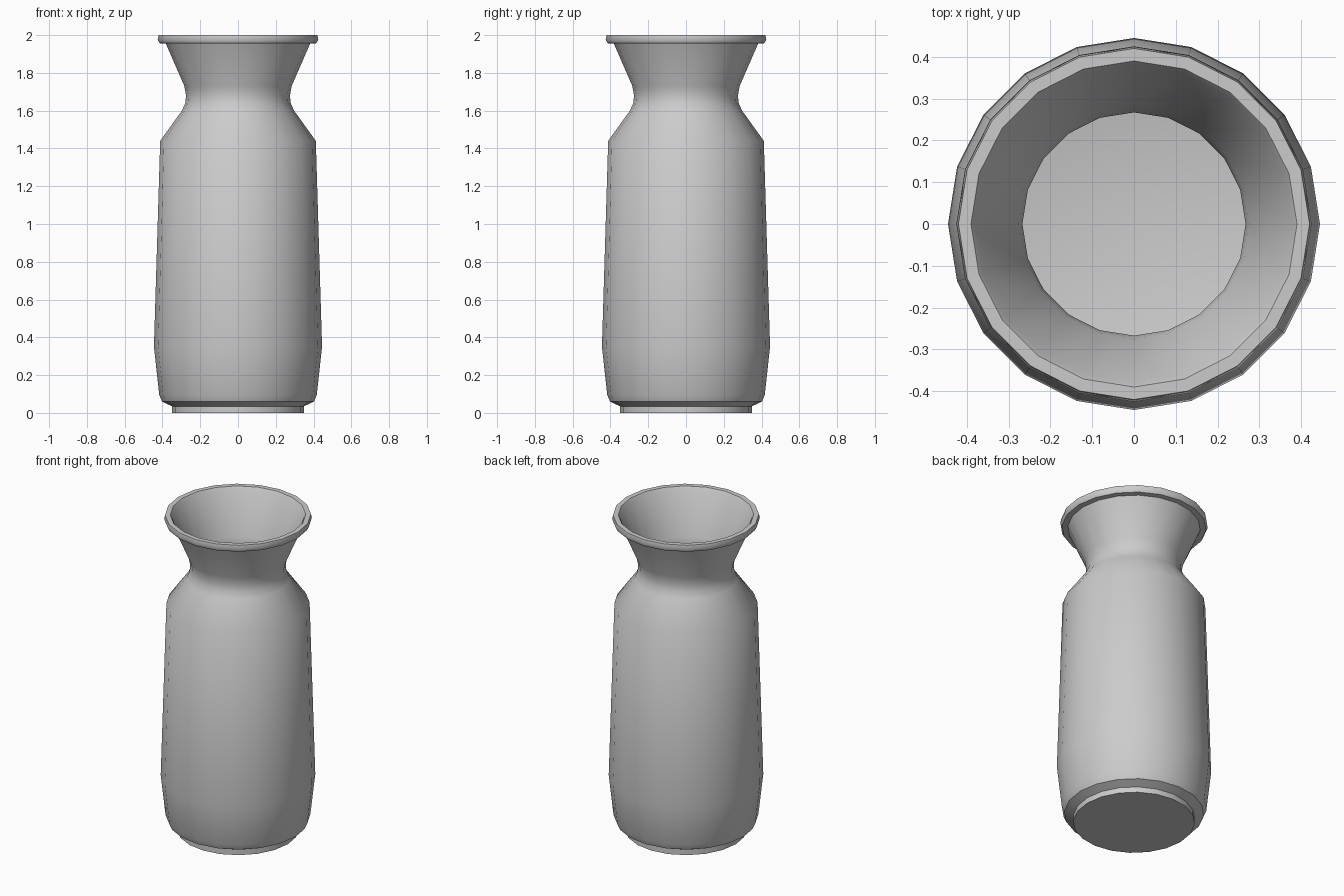
import bpy, bmesh, math

if "Cube" in bpy.data.objects:
    bpy.data.objects.remove(bpy.data.objects["Cube"])

SIDES = 20


def lathe(name, profile):
    """Revolve an (r, z) profile about z; points with r = 0 become poles."""
    bm = bmesh.new()
    rings = []
    for r, z in profile:
        n = 1 if r == 0 else SIDES
        rings.append([bm.verts.new((r * math.cos(2 * math.pi * i / SIDES),
                                    r * math.sin(2 * math.pi * i / SIDES), z))
                      for i in range(n)])
    for a, b in zip(rings, rings[1:]):
        for i in range(SIDES):
            j = (i + 1) % SIDES
            quad = [a[i % len(a)], a[j % len(a)], b[j % len(b)], b[i % len(b)]]
            bm.faces.new(list(dict.fromkeys(quad)))
    bmesh.ops.recalc_face_normals(bm, faces=bm.faces)
    mesh = bpy.data.meshes.new(name)
    bm.to_mesh(mesh)
    bm.free()
    obj = bpy.data.objects.new(name, mesh)
    bpy.context.collection.objects.link(obj)
    bpy.context.view_layer.objects.active = obj
    obj.select_set(True)
    bpy.ops.object.shade_smooth_by_angle(angle=math.radians(40))
    return obj


# Foot, body, shoulder and flared neck
outer = [(0, 0), (0.35, 0), (0.35, 0.035), (0.402, 0.06), (0.417, 0.095),
         (0.445, 0.35), (0.412, 1.44), (0.297, 1.60), (0.279, 1.64),
         (0.275, 1.68), (0.284, 1.73), (0.382, 1.955)]
# Rolled lip
lip = [(0.415, 1.957), (0.425, 1.975), (0.42, 2.0), (0.39, 2.0), (0.38, 1.985)]
# Thin inner wall and floor
inner = [(0.276, 1.73), (0.267, 1.68), (0.271, 1.64), (0.289, 1.60),
         (0.403, 1.437), (0.436, 0.35), (0.408, 0.097), (0.395, 0.067),
         (0.34, 0.045), (0, 0.045)]

lathe("vase", outer + lip + inner)
